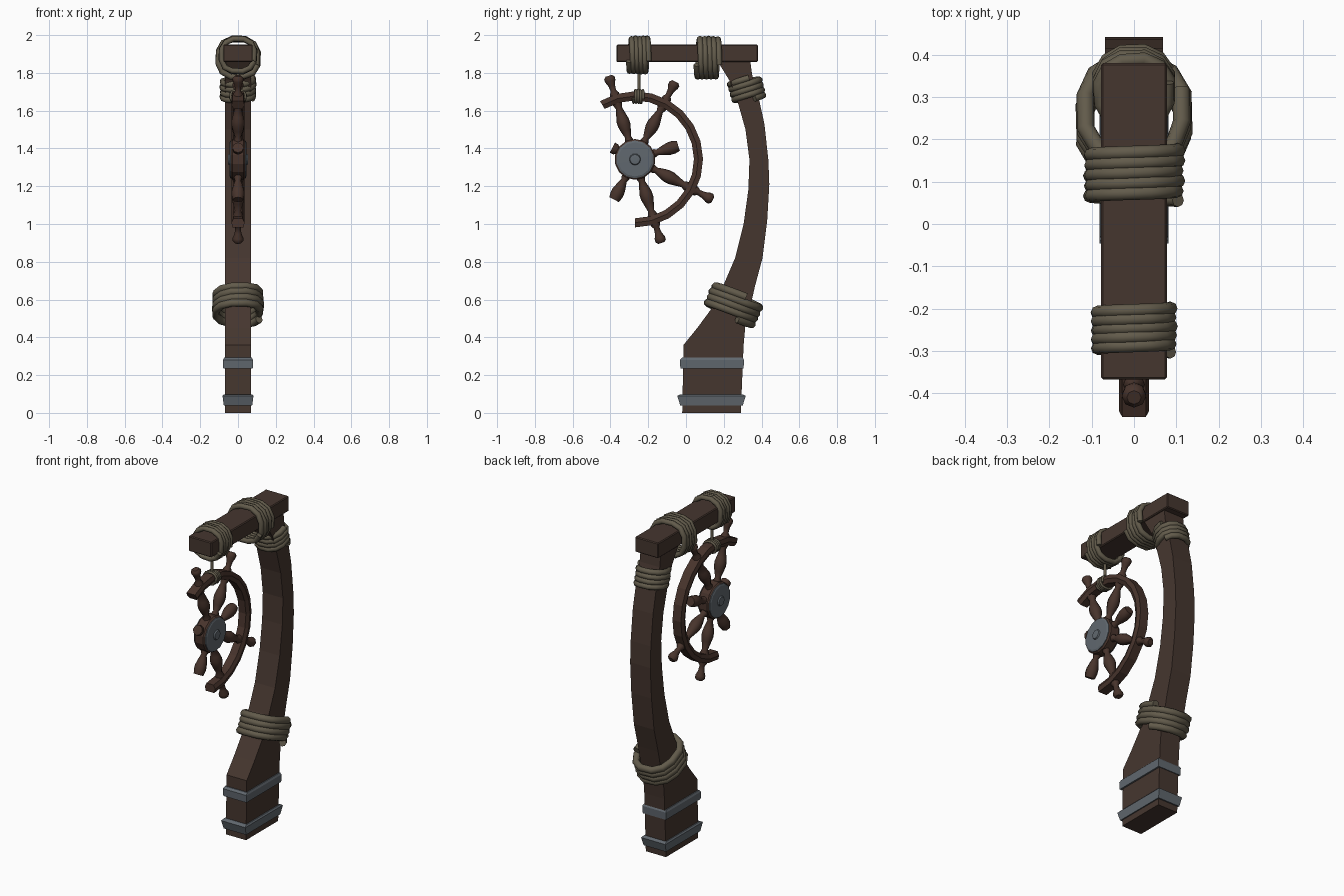
import bpy, math, random
from mathutils import Vector, Matrix

if "Cube" in bpy.data.objects:
    bpy.data.objects.remove(bpy.data.objects["Cube"])

random.seed(4)
pi = math.pi


def material(name, col):
    m = bpy.data.materials.new(name)
    m.diffuse_color = (*col, 1)
    m.use_nodes = True
    m.node_tree.nodes["Principled BSDF"].inputs["Base Color"].default_value = m.diffuse_color
    return m


WOOD = material("dark wood", (0.060, 0.037, 0.028))
WHEEL = material("reddish wheel wood", (0.064, 0.034, 0.025))
METAL = material("grey iron", (0.118, 0.138, 0.158))
ROPE = material("khaki rope", (0.122, 0.104, 0.070))


def loft(name, rings, mat, smooth=False, closed=False):
    """Skin a list of equal-length point rings, with end caps unless closed."""
    n = len(rings[0])
    verts = [tuple(p) for r in rings for p in r]
    k = len(rings)
    faces = []
    for i in range(k if closed else k - 1):
        j = (i + 1) % k
        for a in range(n):
            b = (a + 1) % n
            faces.append((i * n + a, i * n + b, j * n + b, j * n + a))
    side = len(faces)
    if not closed:
        faces.append(tuple(range(n))[::-1])
        faces.append(tuple(range((k - 1) * n, k * n)))
    me = bpy.data.meshes.new(name)
    me.from_pydata(verts, [], faces)
    me.materials.append(mat)
    for i, p in enumerate(me.polygons):
        p.use_smooth = smooth and i < side
    ob = bpy.data.objects.new(name, me)
    bpy.context.collection.objects.link(ob)
    # make normals consistent
    import bmesh
    bm = bmesh.new()
    bm.from_mesh(me)
    bmesh.ops.recalc_face_normals(bm, faces=bm.faces)
    bm.to_mesh(me)
    bm.free()
    return ob


def lathe(name, origin, axis, profile, mat, sides=8, smooth=True):
    """Turn (distance, radius) pairs round an axis."""
    origin, d = Vector(origin), Vector(axis).normalized()
    u = Vector((1, 0, 0)) if abs(d.x) < 0.5 else Vector((0, 0, 1))
    v = d.cross(u)
    rings = [[origin + d * h + (u * math.cos(2 * pi * i / sides) + v * math.sin(2 * pi * i / sides)) * r
              for i in range(sides)] for h, r in profile]
    return loft(name, rings, mat, smooth)


def coil(name, centre, axis, side_r, x_r, turns, pitch, rad, square=0.85):
    """Wound rope: a helix of rounded-square outline about an axis in the yz plane."""
    c, ax = Vector(centre), Vector(axis).normalized()
    x = Vector((1, 0, 0))
    e = ax.cross(x)
    steps = 12
    pts = []
    for i in range(turns * steps + 1):
        t = 2 * pi * i / steps + 0.3
        f = lambda w: math.copysign(abs(w) ** square, w)
        j = 1 + random.uniform(-0.025, 0.025)
        h = (i / steps - turns / 2) * pitch
        pts.append(c + x * (x_r * f(math.cos(t)) * j) + e * (side_r * f(math.sin(t)) * j) + ax * h)
    rings = []
    for i, p in enumerate(pts):
        tan = (pts[min(i + 1, len(pts) - 1)] - pts[max(i - 1, 0)]).normalized()
        n = ax.cross(tan).normalized()
        b = tan.cross(n)
        rings.append([p + (n * math.cos(a * pi / 4) + b * math.sin(a * pi / 4)) * rad for a in range(8)])
    return loft(name, rings, ROPE, True)


def slab(x, y0, y1, z):
    return [(-x, y0, z), (x, y0, z), (x, y1, z), (-x, y1, z)]


# Curved post: front (y, z) and back (y, z) for each section
sections = [(-.02, 0, .29, 0), (-.013, .36, .305, .36), (.06, .45, .315, .47), (.13, .545, .34, .56),
            (.20, .68, .365, .67), (.26, .82, .405, .82), (.305, 1.0, .43, 1.02),
            (.33, 1.18, .441, 1.21), (.336, 1.34, .436, 1.34), (.315, 1.5, .415, 1.53),
            (.27, 1.66, .38, 1.69), (.23, 1.76, .35, 1.79), (.165, 1.865, .34, 1.865)]
loft("curved_post", [[(-.068, a, b), (.068, a, b), (.068, c, d), (-.068, c, d)]
                     for a, b, c, d in sections], WOOD)

# Top beam
beam = loft("top_beam", [[(-.078, y, 1.857), (.078, y, 1.857), (.078, y, 1.95), (-.078, y, 1.95)]
                         for y in (-.367, .38)], WOOD)
bev = beam.modifiers.new("soft edges", "BEVEL")
bev.width = 0.005
bev.segments = 1

# Iron bands on the foot
loft("lower_band", [slab(.075, -.03, .30, .038), slab(.082, -.046, .316, .09),
                    slab(.075, -.03, .30, .098)], METAL)
loft("upper_band", [slab(.078, -.03, .305, .235), slab(.08, -.032, .307, .28),
                    slab(.074, -.02, .30, .292)], METAL)

# Rope windings
coil("post_lower_rope", (0, .252, .572), (0, .38, .92), .132, .118, 4, .032, .021)
coil("post_upper_rope", (0, .321, 1.712), (0, -.25, .97), .079, .082, 4, .028, .017)
coil("beam_front_rope", (0, -.25, 1.895), (0, 1, 0), .089, .089, 5, .021, .015)
coil("beam_back_rope", (0, .116, 1.880), (0, 1, 0), .102, .106, 5, .024, .016)

# Ship's wheel: broken rim
CY, CZ = -.27, 1.342
rings = []
section = [(.312, -.024), (.335, -.035), (.36, -.028), (.36, .028), (.335, .035), (.312, .024)]
for i in range(15):
    a = math.radians(121 - 211 * i / 14)
    rings.append([(x, CY + r * math.cos(a), CZ + r * math.sin(a)) for r, x in section])
loft("wheel_rim", rings, WHEEL)

# Spokes with handles; three are snapped short and one is missing
turned = [(.06, .022), (.11, .022), (.125, .016), (.16, .027), (.19, .034), (.215, .034),
          (.24, .028), (.285, .017), (.305, .025), (.365, .025), (.38, .015), (.41, .018),
          (.435, .028), (.452, .029), (.464, .017)]
spokes = [(107.5, 1), (62.5, 1), (-27.5, 1), (-72.5, 1), (17.5, .245), (-117.5, .245)]
for k, (deg, end) in enumerate(spokes):
    a = math.radians(deg)
    lathe(f"spoke_{k + 1}", (0, CY, CZ), (0, math.cos(a), math.sin(a)),
          [p for p in turned if p[0] < end], WHEEL)
a = math.radians(152.5)
lathe("spoke_stub", (0, CY, CZ), (0, math.cos(a), math.sin(a)),
      [(.06, .022), (.105, .022), (.115, .03), (.135, .03)], WHEEL)

# Hub with iron plates on both sides
lathe("wheel_hub", (0, CY, CZ), (1, 0, 0), [(-.036, .1), (-.028, .108), (.028, .108), (.036, .1)],
      WHEEL, 14, False)
for s, nm in ((1, "right"), (-1, "left")):
    lathe(f"hub_plate_{nm}", (0, CY, CZ), (s, 0, 0),
          [(.03, .1), (.04, .1), (.044, .09), (.045, .03), (.052, .026), (.053, .012)], METAL, 14, False)

# Hanging rope and its lashing round the rim
lathe("hanging_rope", (0, -.25, 1.69), (0, 0, 1), [(0, .009), (.13, .009)], ROPE, 6)
coil("rim_lashing", (0, -.252, 1.675), (0, 1, -.06), .034, .04, 4, .013, .007)
